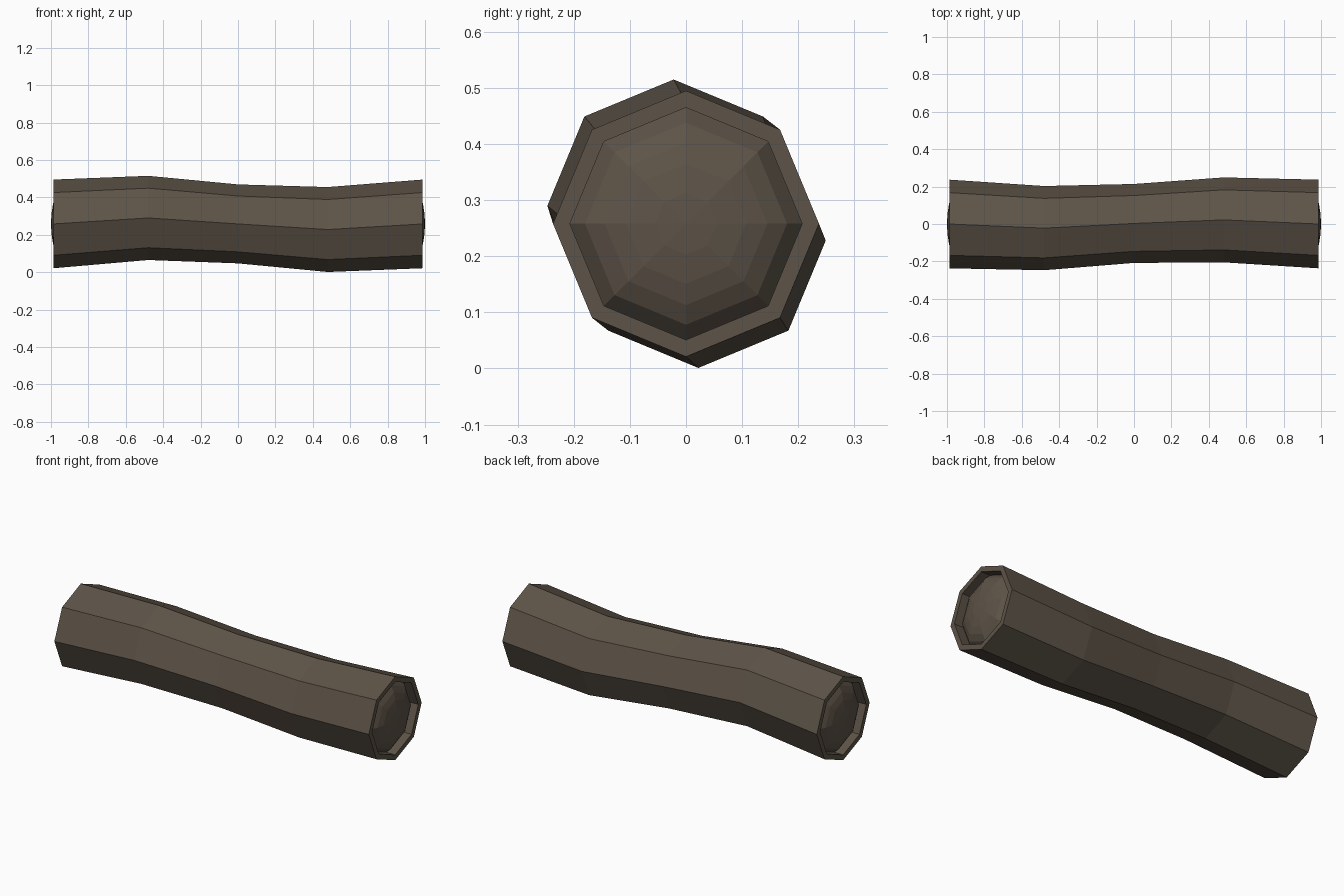
import bpy, bmesh, math

if "Cube" in bpy.data.objects:
    bpy.data.objects.remove(bpy.data.objects["Cube"])

SIDES = 8
MID_Z = 0.258

wood = bpy.data.materials.new("dark_wood")
wood.diffuse_color = (0.11, 0.087, 0.064, 1)
wood.use_nodes = True
wood.node_tree.nodes["Principled BSDF"].inputs["Base Color"].default_value = wood.diffuse_color


def loft(name, rings, tip=None):
    """Skin octagonal rings (x, y, z, radius); an optional tip point closes the last ring."""
    bm = bmesh.new()
    loops = []
    for x, cy, cz, r in rings:
        loops.append([bm.verts.new((x,
                                    cy + r * math.cos(math.tau * i / SIDES),
                                    cz + r * math.sin(math.tau * i / SIDES)))
                      for i in range(SIDES)])
    for a, b in zip(loops, loops[1:]):
        for i in range(SIDES):
            j = (i + 1) % SIDES
            bm.faces.new((a[i], a[j], b[j], b[i]))
    if tip:
        t = bm.verts.new(tip)
        for i in range(SIDES):
            bm.faces.new((loops[-1][i], loops[-1][(i + 1) % SIDES], t))
    bmesh.ops.recalc_face_normals(bm, faces=bm.faces)
    # open shells: make sure the normals point outwards
    probe = max(bm.faces, key=lambda f: abs(f.calc_center_median().x) if tip
                else f.calc_center_median().z)
    out = probe.normal.x * probe.calc_center_median().x if tip else probe.normal.z
    if out < 0:
        bmesh.ops.reverse_faces(bm, faces=bm.faces)
    mesh = bpy.data.meshes.new(name)
    bm.to_mesh(mesh)
    bm.free()
    mesh.materials.append(wood)
    obj = bpy.data.objects.new(name, mesh)
    bpy.context.collection.objects.link(obj)
    return obj


# Bent log bark, with rims folded into a recess at both ends
bark = [(-0.93, 0, MID_Z, 0.207),
        (-0.987, 0, MID_Z, 0.207),
        (-0.987, 0, MID_Z, 0.237),
        (-0.48, -0.022, 0.29, 0.225),
        (0, 0.003, MID_Z, 0.211),
        (0.48, 0.022, 0.228, 0.227),
        (0.987, 0, MID_Z, 0.237),
        (0.987, 0, MID_Z, 0.207),
        (0.93, 0, MID_Z, 0.207)]
loft("log_bark", bark)

# Domed cut wood in each end
dome = [(0.93, 0.207), (0.96, 0.18), (0.978, 0.145), (0.989, 0.107), (0.997, 0.055)]
for side, label in ((-1, "left"), (1, "right")):
    loft(f"log_end_{label}", [(side * x, 0, MID_Z, r) for x, r in dome],
         (side * 1.0, 0, MID_Z))
